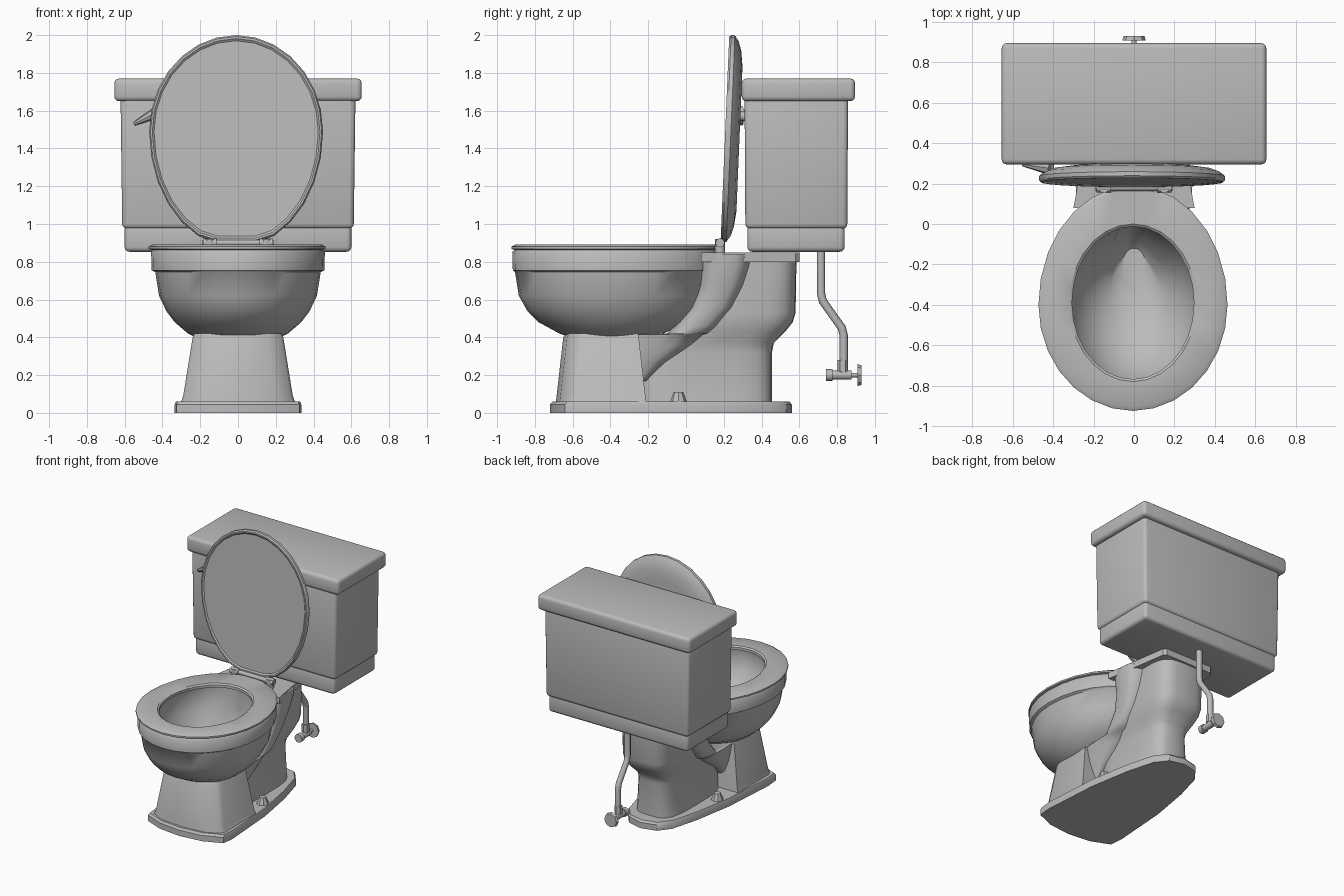
import bpy, bmesh
from math import sin, cos, pi, radians, exp, copysign
from mathutils import Vector

cube = bpy.data.objects.get("Cube")
if cube:
    bpy.data.objects.remove(cube, do_unlink=True)

GREY = (0.5, 0.5, 0.5, 1)
mat = bpy.data.materials.new("porcelain grey")
mat.use_nodes = True
mat.diffuse_color = GREY
bsdf = next(n for n in mat.node_tree.nodes if n.type == 'BSDF_PRINCIPLED')
bsdf.inputs["Base Color"].default_value = GREY


def finish(name, bm, angle=35):
    """Turn a bmesh into a shaded object with the shared material."""
    bmesh.ops.recalc_face_normals(bm, faces=bm.faces)
    mesh = bpy.data.meshes.new(name)
    bm.to_mesh(mesh)
    bm.free()
    ob = bpy.data.objects.new(name, mesh)
    bpy.context.collection.objects.link(ob)
    mesh.materials.append(mat)
    bpy.ops.object.select_all(action='DESELECT')
    ob.select_set(True)
    bpy.context.view_layer.objects.active = ob
    bpy.ops.object.shade_smooth_by_angle(angle=radians(angle))
    return ob


def oval(rx, y0, y1, z, yc=None, p=1.0, n=28):
    """Egg or rounded-box outline from y0 to y1; smaller p is squarer."""
    yc = (y0 + y1) / 2 if yc is None else yc
    pts = []
    for i in range(n):
        c, s = cos(2 * pi * i / n), sin(2 * pi * i / n)
        c, s = copysign(abs(c) ** p, c), copysign(abs(s) ** p, s)
        pts.append(Vector((rx * c, yc + s * (y1 - yc if s > 0 else yc - y0), z)))
    return pts


def mirrored(half, z):
    """Close a half outline (front to back, x >= 0) across x = 0."""
    left = [Vector((x, y, z)) for x, y in half]
    right = [Vector((-x, y, z)) for x, y in reversed(half) if x > 0]
    return left + right


def loft(name, rings, closed=False, angle=35):
    """Skin a stack of equal-length rings, capped unless closed on itself."""
    bm = bmesh.new()
    rows = [[bm.verts.new(p) for p in ring] for ring in rings]
    pairs = list(zip(rows, rows[1:]))
    if closed:
        pairs.append((rows[-1], rows[0]))
    else:
        bm.faces.new(rows[0])
        bm.faces.new(rows[-1])
    n = len(rows[0])
    for a, b in pairs:
        for i in range(n):
            j = (i + 1) % n
            bm.faces.new((a[i], a[j], b[j], b[i]))
    return finish(name, bm, angle)


def box(name, lo, hi, bevel, taper=1.0):
    """Rounded box whose bottom is scaled by taper."""
    lo, hi = Vector(lo), Vector(hi)
    bm = bmesh.new()
    bmesh.ops.create_cube(bm, size=1)
    for v in bm.verts:
        if v.co.z < 0:
            v.co.xy *= taper
        v.co = (lo + hi) / 2 + v.co * (hi - lo)
    bmesh.ops.bevel(bm, geom=bm.edges[:], offset=bevel, segments=3,
                    profile=0.5, affect='EDGES')
    return finish(name, bm)


def rod(name, a, b, r1, r2=None, sides=12):
    """Cylinder or cone between two points."""
    a, b = Vector(a), Vector(b)
    bm = bmesh.new()
    bmesh.ops.create_cone(bm, cap_ends=True, segments=sides, radius1=r1,
                          radius2=r1 if r2 is None else r2, depth=(b - a).length)
    turn = (b - a).to_track_quat('Z', 'Y')
    for v in bm.verts:
        v.co = turn @ v.co + (a + b) / 2
    return finish(name, bm)


# Floor plinth and front pedestal
foot = [(0, -.72), (.18, -.70), (.325, -.64), (.335, -.54), (.305, -.1),
        (.25, .22), (.19, .44), (.12, .53), (0, .56)]


def scaled_foot(s, z):
    return mirrored([(x * s, (y + .08) * s - .08) for x, y in foot], z)


loft("base", [scaled_foot(1, 0), scaled_foot(1, .045), scaled_foot(.98, .06)])


def pedestal_ring(w, front, back, z):
    return mirrored([(0, front), (w * .65, front + .02), (w * .95, front + .07),
                     (w, front + .1), (w, back), (0, back)], z)


loft("pedestal", [pedestal_ring(.305, -.69, -.21, .05), pedestal_ring(.29, -.685, -.215, .09),
                  pedestal_ring(.24, -.65, -.25, .4), pedestal_ring(.23, -.64, -.255, .42)])

# Rear trapway column and the neck sweeping down from the bowl
column = [(.05, .175, -.25, .455), (.32, .155, -.25, .455), (.37, .165, -.2, .465),
          (.43, .185, -.05, .525), (.48, .2, .0, .565), (.53, .205, .05, .58),
          (.81, .205, .1, .585)]
loft("trapway_column", [oval(w, a, b, z, p=.55) for z, w, a, b in column], angle=50)
neck = [(.17, .17, -.36, -.2), (.27, .2, -.36, -.09), (.36, .22, -.36, .05),
        (.415, .232, -.36, .125), (.42, .232, -.1, .13), (.46, .24, -.06, .18),
        (.56, .25, .02, .265), (.68, .27, .06, .32), (.78, .29, .06, .35),
        (.84, .29, .06, .36)]
loft("bowl_neck", [oval(w, a, b, z, p=.6) for z, w, a, b in neck], angle=50)

# Plate that carries the tank
plate = [(0, .08), (.3, .08), (.29, .13), (.22, .58), (.2, .6), (0, .6)]
loft("tank_shelf", [mirrored(plate, .8), mirrored(plate, .85)])

# Bowl: outside, rim, then down the inside
outside = [(.39, .2, -.58, -.2), (.42, .265, -.67, -.12), (.48, .335, -.78, .02),
           (.54, .38, -.84, .08), (.62, .418, -.885, .13), (.745, .438, -.905, .17),
           (.755, .457, -.917, .18), (.85, .46, -.92, .18), (.862, .45, -.91, .17)]
inside = [(.86, .32, -.79, .0), (.8, .335, -.80, .0), (.7, .315, -.77, -.03),
          (.6, .265, -.7, -.08), (.52, .2, -.6, -.13), (.46, .12, -.46, -.17),
          (.43, .06, -.34, -.2)]
rings = [oval(w, a, b, z, yc=-.4 if z > .5 else None) for z, w, a, b in outside]
for z, w, a, b in inside:
    ring = oval(w, a, b, z)
    if z < .75:
        # outlet channel in the back wall
        for p in ring:
            if p.y > (a + b) / 2:
                p.y += .08 * exp(-(p.x / .08) ** 4) * min(1, (.75 - z) / .12)
    rings.append(ring)
loft("bowl", rings, angle=45)

# Seat ring
seat = [(.862, .45, -.905, .17), (.868, .468, -.925, .19), (.88, .468, -.925, .19),
        (.891, .45, -.905, .175)]
seat_rings = [oval(w, a, b, z, yc=-.4) for z, w, a, b in seat]
seat_rings += [oval(w, -.39 - h, -.39 + h, z)
               for z, w, h in ((.891, .315, .39), (.882, .302, .378), (.862, .302, .378))]
ob = loft("seat", seat_rings, closed=True)
ob.location.x = -.005


# Raised lid: domed back, shallow recess on the front, flattened hinge end
def lid_ring(z, s):
    ring = oval(.46 * s, -.575 * s, .55 * s, z, yc=.04 * s)
    for p in ring:
        p.y = max(p.y, -.545 * s)
    return ring


lid = [(-.055, .7), (-.045, .85), (-.03, .94), (-.008, 1), (.012, 1),
       (.022, .985), (.022, .965), (.014, .945)]
ob = loft("lid", [lid_ring(z, s) for z, s in lid])
ob.rotation_euler.x = radians(87.6)
ob.location = (-.01, .228, 1.45)

# Hinges
rod("hinge_bar", (-.19, .18, .9), (.19, .18, .9), .016)
for side, x in (("left", .15), ("right", -.15)):
    rod(side + "_hinge_post", (x, .18, .85), (x, .18, .92), .026)
    rod(side + "_hinge_knuckle", (x - .035, .18, .9), (x + .035, .18, .9), .024)
    rod(side + "_lid_bumper", (x * 1.3, .25, 1.57), (x * 1.3, .315, 1.57), .025)

# Tank
box("tank_foot", (-.60, .325, .853), (.60, .84, 1.0), .025)
box("tank_body", (-.622, .31, .975), (.622, .858, 1.68), .025, taper=.985)
box("tank_lid", (-.655, .295, 1.65), (.655, .895, 1.77), .025)

# Flush lever
rod("lever_pivot", (-.42, .27, 1.58), (-.42, .32, 1.58), .025)
rod("flush_lever", (-.41, .275, 1.6), (-.55, .295, 1.53), .035, .01, sides=8)

# Supply pipe
curve = bpy.data.curves.new("supply_pipe", 'CURVE')
curve.dimensions = '3D'
curve.bevel_depth = .022
curve.bevel_resolution = 2
path = [(.715, .87), (.715, .63), (.725, .59), (.825, .45), (.835, .41), (.835, .2)]
spline = curve.splines.new('POLY')
spline.points.add(len(path) - 1)
for pt, (y, z) in zip(spline.points, path):
    pt.co = (0, y, z, 1)
spline.use_smooth = True
curve.materials.append(mat)
bpy.context.collection.objects.link(bpy.data.objects.new("supply_pipe", curve))

# Shut-off valve
rod("valve_nut", (0, .83, .22), (0, .83, .28), .028, sides=6)
rod("valve_body", (0, .76, .2), (0, .875, .2), .024)
rod("valve_inlet", (0, .74, .2), (0, .775, .2), .032)
rod("valve_stem", (0, .87, .2), (0, .915, .2), .012)
rod("valve_knob", (0, .908, .2), (0, .93, .2), .058, .052, sides=8)

# Floor bolt caps
for side, x in (("left", .24), ("right", -.24)):
    rod(side + "_bolt_cap", (x, -.04, .05), (x, -.04, .11), .048, .025, sides=8)
